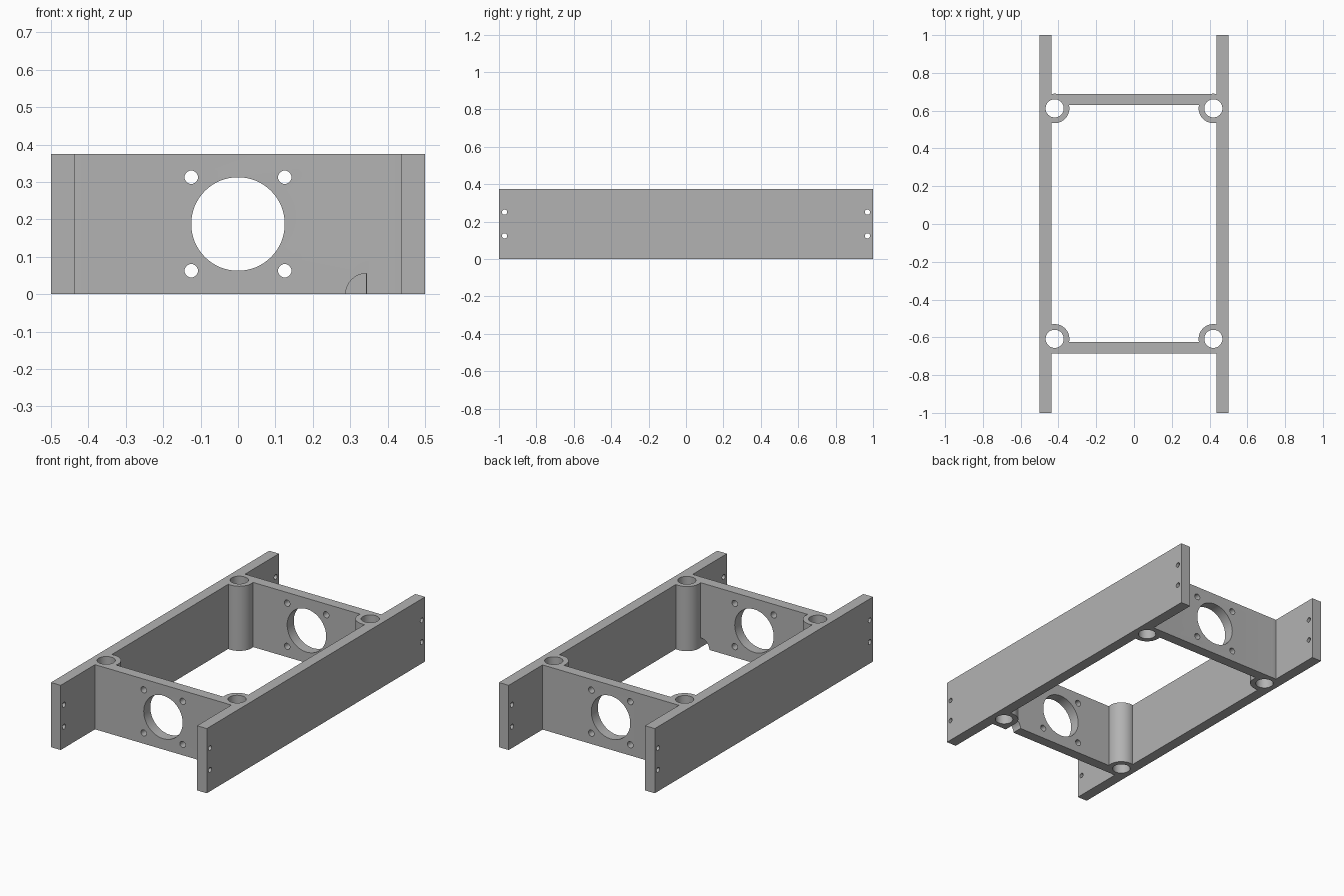
import bpy, bmesh, math
from mathutils import Matrix, Vector

if "Cube" in bpy.data.objects:
    bpy.data.objects.remove(bpy.data.objects["Cube"], do_unlink=True)

HEIGHT = 0.375
SIDE_X = 0.4375          # inner face of the side plates
WALL_IN, WALL_OUT = 0.627, 0.6875
BOSS_X, BOSS_Y, BOSS_R, BORE_R = 0.42, 0.61, 0.078, 0.048
SHIFT = 0.002            # the cross walls sit slightly towards the back
NOTCH_X, NOTCH_R = 0.343, 0.055

grey = bpy.data.materials.new("plain grey")
grey.use_nodes = True
colour = (0.45, 0.45, 0.45, 1)
grey.diffuse_color = colour
grey.node_tree.nodes["Principled BSDF"].inputs["Base Color"].default_value = colour


def add_box(bm, low, high):
    low, high = Vector(low), Vector(high)
    matrix = Matrix.Translation((low + high) / 2) @ Matrix.Diagonal((*(high - low), 1))
    bmesh.ops.create_cube(bm, size=1, matrix=matrix)


def add_rod(bm, centre, radius, length, axis, sides=48):
    turn = Vector((0, 0, 1)).rotation_difference(Vector(axis)).to_matrix().to_4x4()
    bmesh.ops.create_cone(bm, cap_ends=True, segments=sides, radius1=radius, radius2=radius,
                          depth=length, matrix=Matrix.Translation(centre) @ turn)


def make_object(name, bm):
    mesh = bpy.data.meshes.new(name)
    bmesh.ops.recalc_face_normals(bm, faces=bm.faces)
    bm.to_mesh(mesh)
    bm.free()
    mesh.materials.append(grey)
    obj = bpy.data.objects.new(name, mesh)
    bpy.context.collection.objects.link(obj)
    return obj


def combine(target, tool, operation):
    bpy.context.view_layer.objects.active = target
    mod = target.modifiers.new(tool.name, "BOOLEAN")
    mod.operation, mod.solver, mod.object = operation, "EXACT", tool
    bpy.ops.object.modifier_apply(modifier=mod.name)
    bpy.data.objects.remove(tool, do_unlink=True)


# Side plates
bm = bmesh.new()
for s in (-1, 1):
    inner, outer = sorted((s * SIDE_X, s * 0.5))
    add_box(bm, (inner, -1, 0), (outer, 1, HEIGHT))
frame = make_object("frame", bm)

# Cross walls, let into the side plates
bm = bmesh.new()
for s in (-1, 1):
    near, far = sorted((s * WALL_IN + SHIFT, s * WALL_OUT + SHIFT))
    add_box(bm, (-0.47, near, 0), (0.47, far, HEIGHT))
combine(frame, make_object("cross_walls", bm), "UNION")

# Corner bosses
corners = [(sx * BOSS_X, sy * BOSS_Y + SHIFT, HEIGHT / 2) for sx in (-1, 1) for sy in (-1, 1)]
bm = bmesh.new()
for corner in corners:
    add_rod(bm, corner, BOSS_R, HEIGHT, (0, 0, 1))
combine(frame, make_object("corner_bosses", bm), "UNION")

# Bores, large round openings with their screw holes, and plate end holes
bm = bmesh.new()
for corner in corners:
    add_rod(bm, corner, BORE_R, 1, (0, 0, 1))
mid = HEIGHT / 2
add_rod(bm, (0, 0, mid), 0.125, 1.8, (0, 1, 0), 64)
for s in (-1, 1):
    for t in (-1, 1):
        add_rod(bm, (s * 0.125, 0, mid + t * 0.125), 0.018, 1.8, (0, 1, 0), 24)
        add_rod(bm, (0, s * 0.97, mid + t * 0.0635), 0.014, 1.4, (1, 0, 0), 24)
combine(frame, make_object("holes", bm), "DIFFERENCE")

# Quarter-round cable notch at the foot of the front wall
bm = bmesh.new()
arc = [(NOTCH_X - NOTCH_R * math.sin(a), NOTCH_R * math.cos(a))
       for a in (math.pi / 2 * i / 12 for i in range(13))]
outline = arc + [(NOTCH_X - NOTCH_R, -0.05), (NOTCH_X, -0.05)]
face = bm.faces.new([bm.verts.new((x, -0.75, z)) for x, z in outline])
grown = bmesh.ops.extrude_face_region(bm, geom=[face])["geom"]
bmesh.ops.translate(bm, vec=(0, 0.15, 0), verts=[v for v in grown if isinstance(v, bmesh.types.BMVert)])
combine(frame, make_object("cable_notch", bm), "DIFFERENCE")

bpy.ops.object.select_all(action="DESELECT")
frame.select_set(True)
bpy.context.view_layer.objects.active = frame
bpy.ops.object.shade_smooth_by_angle(angle=math.radians(30))
